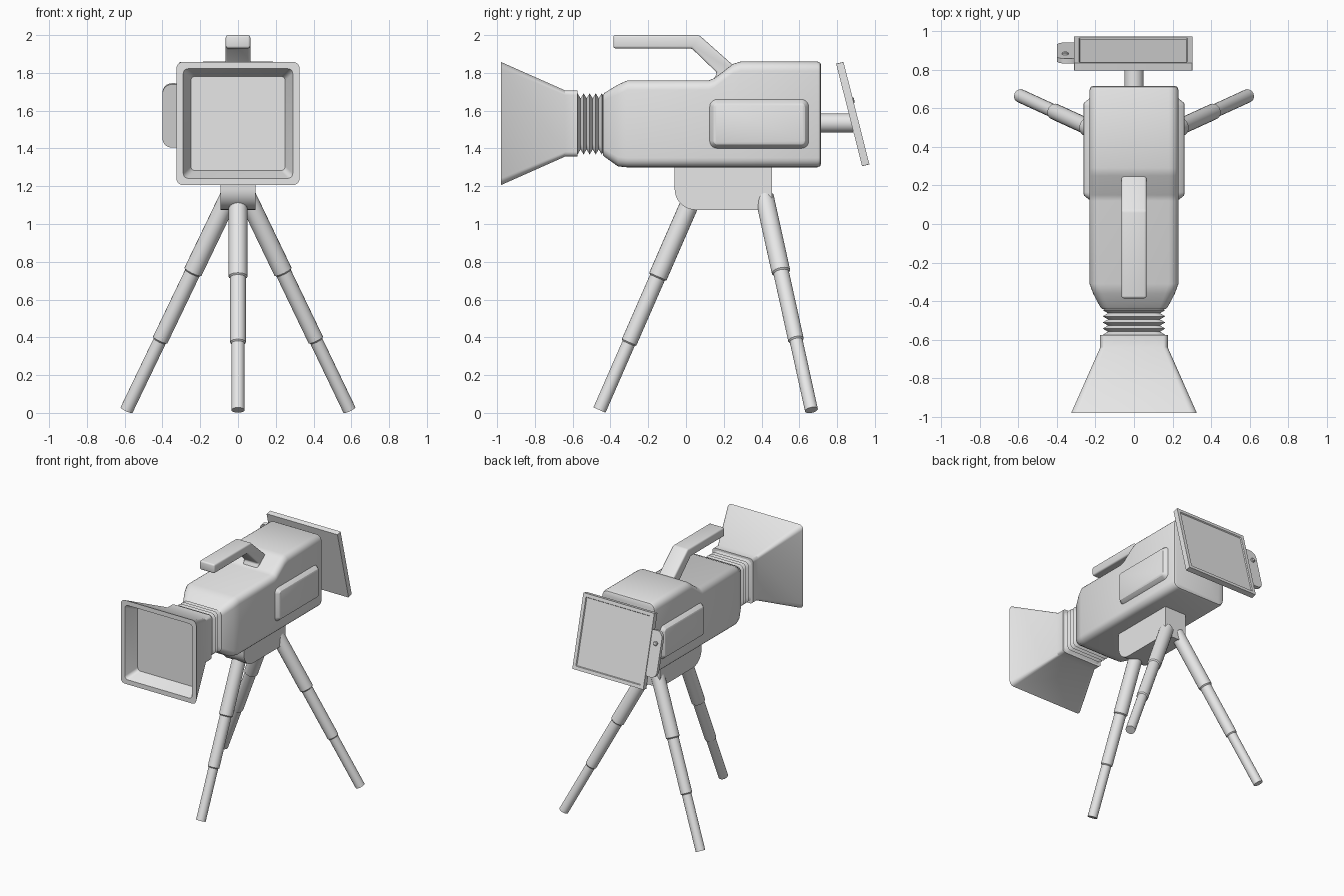
import bpy, bmesh
from math import sin, cos, pi, radians
from mathutils import Vector, Matrix

old = bpy.data.objects.get("Cube")
if old:
    bpy.data.objects.remove(old, do_unlink=True)

grey = bpy.data.materials.new("light_grey")
grey.use_nodes = True
GREY = (0.8, 0.8, 0.8, 1)
grey.diffuse_color = GREY
grey.node_tree.nodes["Principled BSDF"].inputs["Base Color"].default_value = GREY


def rounded(u0, u1, v0, v1, r, seg=5):
    """Rounded rectangle as a list of (u, v) points."""
    pts = []
    corners = [(u1 - r, v1 - r), (u0 + r, v1 - r), (u0 + r, v0 + r), (u1 - r, v0 + r)]
    for q, (cu, cv) in enumerate(corners):
        for i in range(seg + 1):
            a = pi / 2 * (q + i / seg)
            pts.append((cu + r * cos(a), cv + r * sin(a)))
    return pts


def along_y(y, half, z0, z1, r):
    return [(u, y, v) for u, v in rounded(-half, half, z0, z1, r)]


def loft(name, rings, bevel=0, angle=30):
    """Skin a list of equal-length rings and cap both ends."""
    bm = bmesh.new()
    loops = [[bm.verts.new(p) for p in ring] for ring in rings]
    n = len(loops[0])
    for a, b in zip(loops, loops[1:]):
        for i in range(n):
            j = (i + 1) % n
            bm.faces.new((a[i], a[j], b[j], b[i]))
    bm.faces.new(loops[0])
    bm.faces.new(loops[-1])
    bmesh.ops.recalc_face_normals(bm, faces=bm.faces)
    if bevel:
        bmesh.ops.bevel(bm, geom=bm.edges[:], offset=bevel, segments=3,
                        profile=0.5, affect='EDGES')
    mesh = bpy.data.meshes.new(name)
    bm.to_mesh(mesh)
    bm.free()
    mesh.materials.append(grey)
    ob = bpy.data.objects.new(name, mesh)
    bpy.context.collection.objects.link(ob)
    bpy.ops.object.select_all(action='DESELECT')
    ob.select_set(True)
    bpy.context.view_layer.objects.active = ob
    bpy.ops.object.shade_smooth_by_angle(angle=radians(angle))
    return ob


def tube(name, start, end, profile, sides=20):
    """Turned shape from start to end; profile is (fraction, radius)."""
    start, end = Vector(start), Vector(end)
    turn = (end - start).to_track_quat('Z', 'Y')
    rings = []
    for t, r in profile:
        c = start.lerp(end, t)
        rings.append([c + turn @ Vector((r * cos(2 * pi * i / sides),
                                         r * sin(2 * pi * i / sides), 0))
                      for i in range(sides)])
    return loft(name, rings)


# Camera body, stepped up towards the back
loft("body", [
    along_y(-0.44, 0.165, 1.365, 1.685, 0.035),
    along_y(-0.43, 0.175, 1.355, 1.695, 0.04),
    along_y(-0.36, 0.212, 1.305, 1.738, 0.05),
    along_y(-0.31, 0.23, 1.30, 1.76, 0.05),
    along_y(0.12, 0.23, 1.30, 1.76, 0.05),
    along_y(0.15, 0.23, 1.30, 1.772, 0.05),
    along_y(0.25, 0.23, 1.30, 1.848, 0.05),
    along_y(0.29, 0.23, 1.30, 1.86, 0.05),
    along_y(0.695, 0.23, 1.30, 1.86, 0.05),
    along_y(0.71, 0.224, 1.306, 1.854, 0.045),
    along_y(0.716, 0.21, 1.32, 1.84, 0.035),
])

# Raised side panels
for side, label in ((1, "left"), (-1, "right")):
    steps = [(0.215, 0), (0.232, 0.006), (0.25, 0.02), (0.258, 0.026), (0.262, 0.036)]
    loft(label + "_side_panel",
         [[(side * x, u, v) for u, v in
           rounded(0.12 + d, 0.655 - d, 1.395 + d, 1.665 - d, 0.045 - d)]
          for x, d in steps])

# Pleated bellows
pleats = []
FOLDS = 5
for i in range(2 * FOLDS + 1):
    half = 0.162 if i % 2 else 0.135
    y = -0.59 + 0.16 * i / (2 * FOLDS)
    pleats.append(along_y(y, half, 1.53 - half, 1.53 + half, 0.035))
loft("bellows", pleats)

# Flared hood with an open front
loft("lens_hood", [
    along_y(y, h, 1.532 - h, 1.532 + h, r) for y, h, r in (
        (-0.575, 0.175, 0.025), (-0.64, 0.175, 0.025), (-0.98, 0.326, 0.035),
        (-0.98, 0.29, 0.025), (-0.88, 0.25, 0.025))
])

# Carrying handle
handle = [(-0.385, 1.93), (0.03, 1.93), (0.165, 1.80), (0.13, 1.74),
          (0.30, 1.79), (0.25, 1.84), (0.07, 2.0), (-0.385, 2.0)]
loft("handle", [[(x, y, z) for y, z in handle] for x in (-0.065, 0.065)], bevel=0.012)

# Tripod mount with a rounded lower front corner
mount = [(-0.06, 1.32), (0.455, 1.32), (0.455, 1.075)]
for i in range(9):
    a = pi / 2 * i / 8
    mount.append((0.05 - 0.11 * sin(a), 1.185 - 0.11 * cos(a)))
loft("tripod_mount", [[(x, y, z) for y, z in mount] for x in (-0.093, 0.093)])

# Telescopic legs in three stages
stages = [(0, 0.038), (0.015, 0.05), (0.36, 0.05), (0.366, 0.042),
          (0.675, 0.042), (0.681, 0.035), (1, 0.035)]
tube("front_leg", (0, 0.025, 1.12), (0, -0.458, 0.015), stages)
for side, label in ((1, "left"), (-1, "right")):
    tube(label + "_rear_leg", (side * 0.04, 0.412, 1.16), (side * 0.59, 0.664, 0.015), stages)

# Screen arm
tube("screen_arm", (0, 0.69, 1.535), (0, 0.885, 1.535), [(0, 0.05), (1, 0.05)], 24)

# Tilted screen with recessed panel, side tab and knob
tilt = Matrix.Translation((-0.004, 0.883, 1.582)) @ Matrix.Rotation(radians(14.2), 4, 'X')
screen = loft("screen", [
    along_y(y, 0.306 - d, d - 0.28, 0.28 - d, 0.003)
    for y, d in ((-0.02, 0), (0.02, 0), (0.02, 0.026), (0.012, 0.03))])
tab = loft("screen_tab", [
    [(u, y, v) for u, v in rounded(-0.396, -0.28, -0.18, 0.165, 0.05)]
    for y in (-0.012, 0.014)])
knob = tube("tab_knob", (-0.352, 0, 0.07), (-0.352, 0.026, 0.07),
            [(0, 0.016), (0.85, 0.016), (1, 0.011)], 16)
for part in (screen, tab, knob):
    part.matrix_world = tilt
